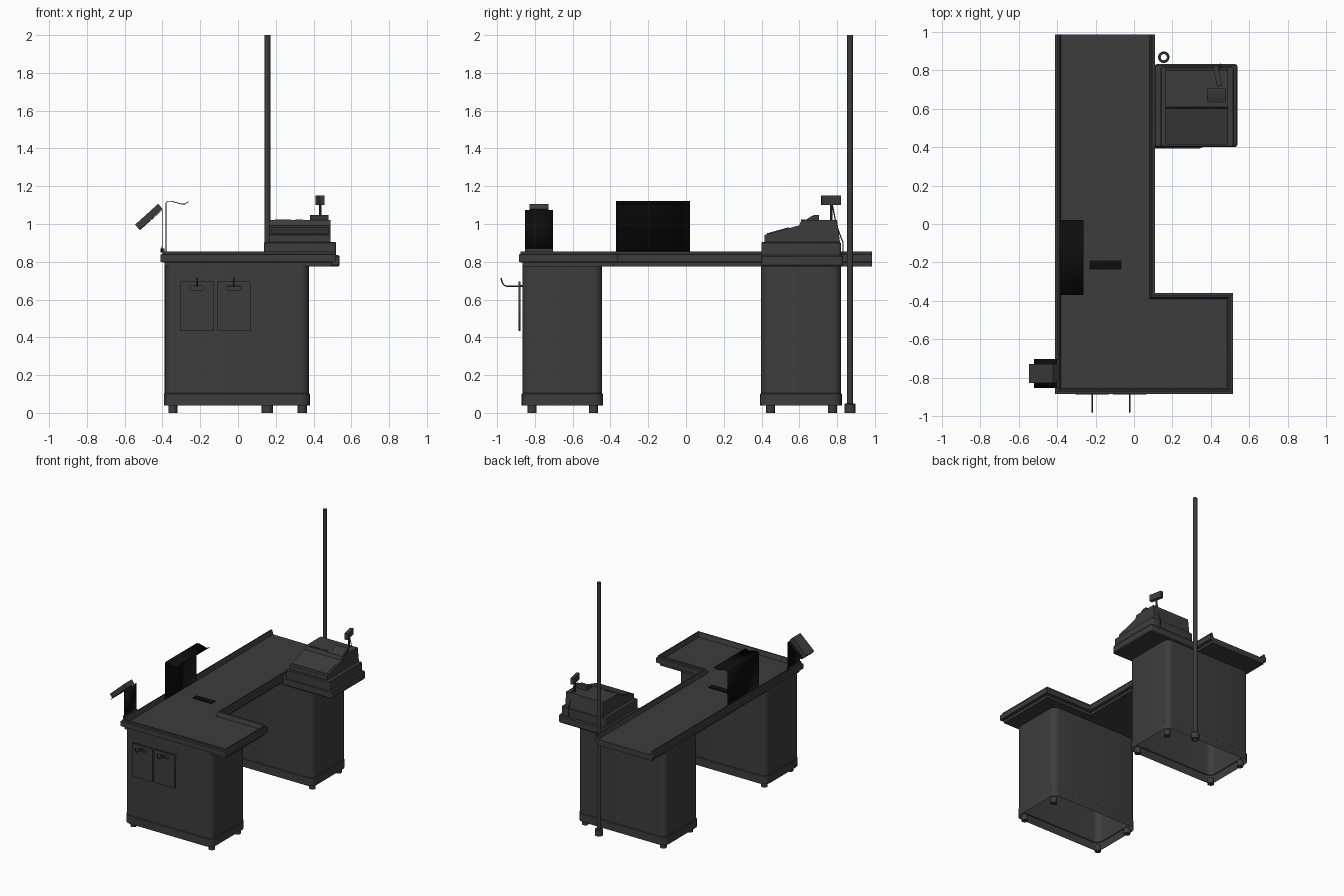
import bpy, bmesh, math
from mathutils import Matrix, Vector

if "Cube" in bpy.data.objects:
    bpy.data.objects.remove(bpy.data.objects["Cube"], do_unlink=True)


def material(name, value):
    m = bpy.data.materials.new(name)
    m.use_nodes = True
    col = (value, value, value, 1)
    m.diffuse_color = col
    m.node_tree.nodes["Principled BSDF"].inputs["Base Color"].default_value = col
    return m


GREY = material("dark_grey", 0.046)
BLACK = material("wire_black", 0.004)


def finish(name, bm, mat=GREY, smooth=False):
    bmesh.ops.recalc_face_normals(bm, faces=bm.faces[:])
    me = bpy.data.meshes.new(name)
    bm.to_mesh(me)
    bm.free()
    me.materials.append(mat)
    ob = bpy.data.objects.new(name, me)
    bpy.context.collection.objects.link(ob)
    if smooth:
        shade(ob)
    return ob


def activate(ob):
    bpy.ops.object.select_all(action='DESELECT')
    ob.select_set(True)
    bpy.context.view_layer.objects.active = ob


def shade(ob):
    activate(ob)
    bpy.ops.object.shade_smooth_by_angle(angle=math.radians(35))


def loft(name, rings, closed=True, low=False, high=False, ends=False, mat=GREY):
    """Skin a stack of point rings, with optional caps."""
    bm = bmesh.new()
    vs = [[bm.verts.new(p) for p in ring] for ring in rings]
    n = len(vs[0])
    for a, b in zip(vs, vs[1:]):
        for i in range(n if closed else n - 1):
            j = (i + 1) % n
            bm.faces.new((a[i], a[j], b[j], b[i]))
    if low:
        bm.faces.new(vs[0])
    if high:
        bm.faces.new(vs[-1])
    if ends:
        bm.faces.new([r[0] for r in vs] + [r[-1] for r in reversed(vs)])
    return finish(name, bm, mat, True)


def round_rect(x0, x1, y0, y1, z, r, steps=5):
    pts = []
    for k, (cx, cy) in enumerate(((x1 - r, y1 - r), (x0 + r, y1 - r),
                                  (x0 + r, y0 + r), (x1 - r, y0 + r))):
        for s in range(steps + 1):
            a = (k + s / steps) * math.pi / 2
            pts.append((cx + r * math.cos(a), cy + r * math.sin(a), z))
    return pts


def block(name, x, y, sections, r=0.015, low=True, high=True):
    """Rounded rectangle stack; sections are (outset, z)."""
    return loft(name, [round_rect(x[0] - d, x[1] + d, y[0] - d, y[1] + d, z, r + d)
                       for d, z in sections], low=low, high=high)


def lathe(name, x, y, profile, n=16, low=False, high=False):
    return loft(name, [[(x + r * math.cos(i * math.tau / n),
                         y + r * math.sin(i * math.tau / n), z) for i in range(n)]
                       for r, z in profile], low=low, high=high)


def box(name, centre, size, mat=GREY, rot=0, axis='Z'):
    bm = bmesh.new()
    mx = (Matrix.Translation(Vector(centre)) @ Matrix.Rotation(math.radians(rot), 4, axis)
          @ Matrix.Diagonal((*size, 1)))
    bmesh.ops.create_cube(bm, size=1, matrix=mx)
    return finish(name, bm, mat)


def prism_x(name, x0, x1, yz):
    return loft(name, [[(x, y, z) for y, z in yz] for x in (x0, x1)], low=True, high=True)


def sheet(name, y0, y1, xz, thick=0.004):
    ob = loft(name, [[(x, y, z) for x, z in xz] for y in (y0, y1)], closed=False, mat=BLACK)
    ob.modifiers.new("thickness", 'SOLIDIFY').thickness = thick
    return ob


def tube(name, pts, r):
    cu = bpy.data.curves.new(name, 'CURVE')
    cu.dimensions = '3D'
    cu.bevel_depth, cu.bevel_resolution = r, 1
    cu.use_fill_caps = True
    sp = cu.splines.new('POLY')
    sp.points.add(len(pts) - 1)
    for p, q in zip(sp.points, pts):
        p.co = (*q, 1)
    return curve_mesh(name, cu)


def curve_mesh(name, cu):
    cu.materials.append(GREY)
    ob = bpy.data.objects.new(name, cu)
    bpy.context.collection.objects.link(ob)
    activate(ob)
    bpy.ops.object.convert(target='MESH')
    return bpy.context.view_layer.objects.active


# L-shaped counter: tray with a raised rim, open at the back end
path = [(-.41, .985, 1, 0), (-.41, -.885, 1, 1), (.515, -.885, -1, 1),
        (.515, -.36, -1, -1), (.11, -.36, -1, -1), (.11, .985, -1, 0)]
section = [(.02, .775), (.02, .795), (0, .8), (0, .838), (.01, .842), (.01, .855),
           (.02, .855), (.03, .82)]
loft("counter_top", [[(x + sx * d, y + sy * d, z) for x, y, sx, sy in path]
                     for d, z in section], closed=False, low=True, high=True, ends=True)

# Two cabinets with plinth bands and feet
for label, y0, y1 in (("front", -.865, -.445), ("back", .397, .82)):
    block(label + "_cabinet", (-.388, .375), (y0, y1),
          [(.005, .038), (.005, .1), (0, .104), (0, .778)], r=.045, low=False)
    for side, x in (("right", -.345), ("left", .34)):
        for end, y in (("near", y0 + .05), ("far", y1 - .045)):
            lathe(f"{label}_{side}_{end}_foot", x, y, [(.024, 0), (.024, .045)],
                  low=True, high=True)

# Register shelf and riser
block("register_shelf", (.105, .538), (.4, .832), [(-.006, .775), (0, .782), (0, .828), (-.006, .836)])
block("register_riser", (.137, .52), (.4, .82), [(0, .834), (0, .9), (-.006, .906)])

# Cash register: sloped front, stepped back, printer, keypad and screen
prism_x("register_body", .165, .49, [(.415, .905), (.415, .942), (.6, .993), (.61, 1.02),
                                     (.8, 1.02), (.815, .905)])
prism_x("keypad", .178, .478, [(.43, .944), (.43, .951), (.545, .983), (.545, .975)])
prism_x("receipt_printer", .38, .48, [(.615, 1.0), (.615, 1.012), (.675, 1.047),
                                      (.705, 1.047), (.705, 1.0)])
box("printer_slot", (.2375, .62, 1.022), (.085, .012, .006))
box("card_slot", (.325, .62, 1.022), (.04, .02, .006))
lathe("screen_stem", .435, .77, [(.007, 1.01), (.007, 1.11)], n=10)
box("customer_screen", (.435, .768, 1.125), (.026, .104, .05), rot=12)
tube("screen_cable", [(.435, .775, 1.1), (.445, .795, 1.0), (.45, .82, .93),
                      (.45, .832, .9), (.45, .83, .84)], .003)

# Hollow pole in a ring-shaped base
lathe("pole", .155, .868, [(.016, 0), (.016, 2)])
lathe("pole_base", .155, .868, [(.016, 0), (.03, 0), (.03, .045), (.025, .05), (.016, .05)])

# Bags with handle slots, each on a hook
for side, x in (("right", -.217), ("left", -.022)):
    cu = bpy.data.curves.new("bag", 'CURVE')
    cu.dimensions, cu.fill_mode, cu.extrude = '2D', 'BOTH', .006
    slot = [(s * .025 + .012 * math.cos(a), .662 + .012 * math.sin(a))
            for s, start in ((1, -90), (-1, 90))
            for a in (math.radians(start + 30 * k) for k in range(7))]
    for outline in ([(-.087, .433), (.087, .433), (.087, .695), (-.087, .695)], slot):
        sp = cu.splines.new('POLY')
        sp.points.add(len(outline) - 1)
        sp.use_cyclic_u = True
        for p, (u, v) in zip(sp.points, outline):
            p.co = (u, v, 0, 1)
    bag = curve_mesh(side + "_bag", cu)
    bag.location = (x, -.882, 0)
    bag.rotation_euler.x = math.pi / 2
    tube(side + "_bag_hook", [(x, -.86, .67), (x, -.945, .67), (x, -.962, .675),
                              (x, -.973, .69), (x, -.979, .715)], .004)
box("hook_rail", (-.02, -.872, .672), (.17, .016, .012))

# Wire bag rack with curled top
sheet("bag_rack", -.37, .022, [(-.383, .82), (-.383, 1.11), (-.375, 1.122), (-.35, 1.122),
                               (-.3, 1.108), (-.28, 1.108), (-.265, 1.12)])

# Card terminal on its stand
sheet("terminal_stand", -.853, -.703, [(-.4, .85), (-.4, 1.075), (-.52, .972)])
box("terminal", (-.472, -.778, 1.038), (.165, .1, .036), rot=-42, axis='Y')
box("terminal_screen", (-.459, -.778, 1.056), (.06, .07, .006), rot=-42, axis='Y')
box("terminal_foot", (-.4, -.778, .86), (.02, .15, .02))

# Scanner slot in the counter surface
box("scanner_slot", (-.148, -.213, .822), (.165, .047, .008), mat=BLACK)
